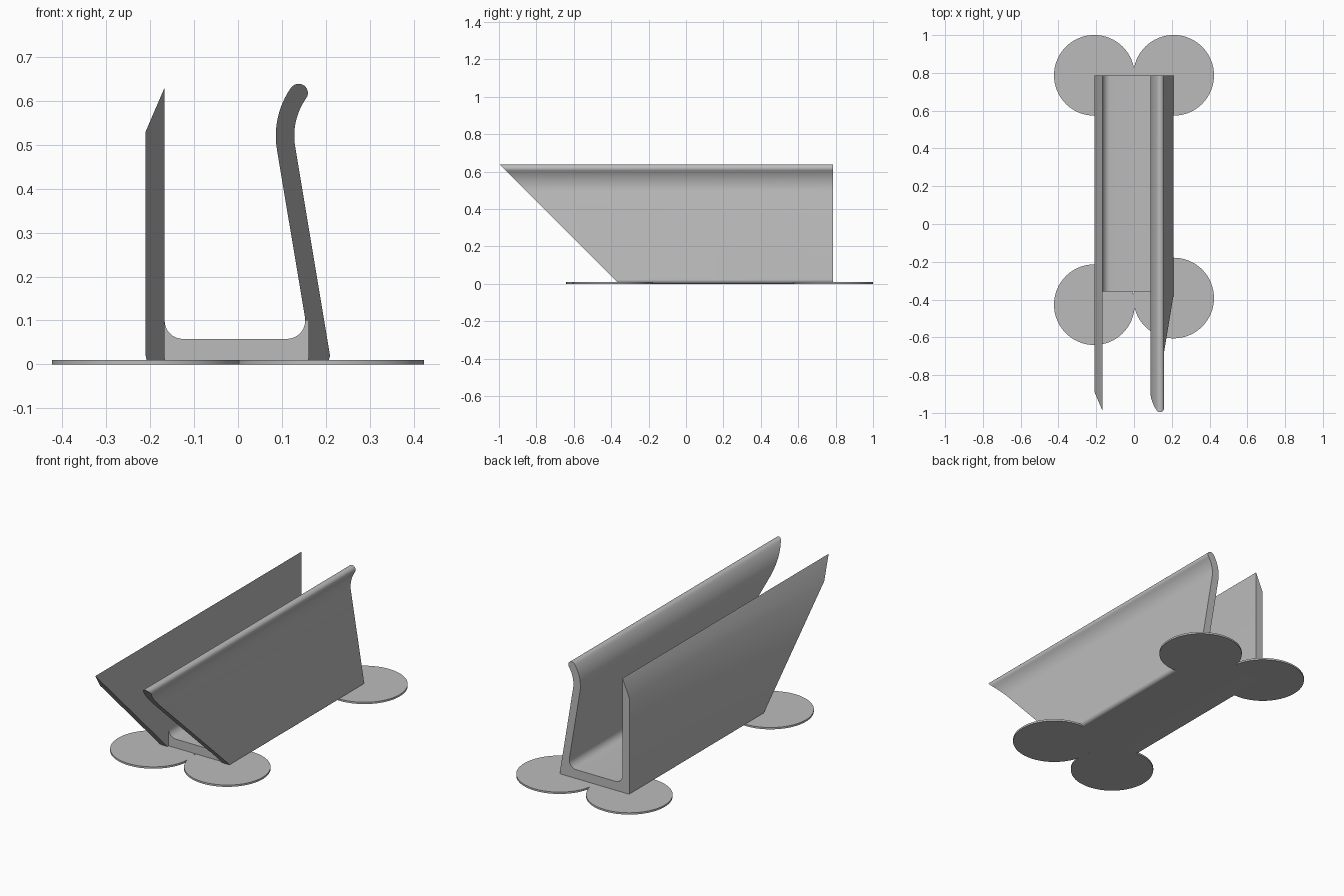
import bpy, bmesh, math

if "Cube" in bpy.data.objects:
    bpy.data.objects.remove(bpy.data.objects["Cube"])

grey = bpy.data.materials.new("light grey")
grey.diffuse_color = (0.5, 0.5, 0.5, 1)
grey.use_nodes = True
grey.node_tree.nodes["Principled BSDF"].inputs["Base Color"].default_value = grey.diffuse_color
BACK, FRONT = 0.785, -0.358


def make_object(name, bm):
    bmesh.ops.recalc_face_normals(bm, faces=bm.faces[:])
    mesh = bpy.data.meshes.new(name)
    bm.to_mesh(mesh)
    bm.free()
    mesh.materials.append(grey)
    obj = bpy.data.objects.new(name, mesh)
    bpy.context.collection.objects.link(obj)
    return obj


def smooth(obj, angle=30):
    bpy.ops.object.select_all(action='DESELECT')
    obj.select_set(True)
    bpy.context.view_layer.objects.active = obj
    bpy.ops.object.shade_smooth_by_angle(angle=math.radians(angle))


def arc(cx, cz, r, a0, a1, n):
    return [(cx + r * math.cos(math.radians(a0 + (a1 - a0) * i / n)),
             cz + r * math.sin(math.radians(a0 + (a1 - a0) * i / n)))
            for i in range(n + 1)]


# Channel cross-section: straight wall, floor with fillets, leaning lipped wall
profile = [(-0.167, 0.63), (-0.21, 0.53)]
profile += arc(-0.19, 0.02, 0.02, 180, 270, 6)             # outer left corner
profile += arc(0.189, 0.02, 0.02, -90, 9.5, 6)             # outer right corner
profile += arc(0.277, 0.52, 0.149, 189.5, 145, 12)         # outside of lip
profile += arc(0.138, 0.6175, 0.021, -35, 145, 12)[1:-1]   # rounded lip end
profile += arc(0.277, 0.52, 0.191, 145, 189.5, 12)         # inside of lip
profile += arc(0.111, 0.1, 0.042, 9.5, -90, 8)             # right fillet
profile += arc(-0.125, 0.1, 0.042, 270, 180, 8)            # left fillet

# Extrude the section, with the front end raked forward at 45 degrees
bm = bmesh.new()
rear = [bm.verts.new((x, BACK, z)) for x, z in profile]
nose = [bm.verts.new((x, FRONT - z, z)) for x, z in profile]
bm.faces.new(rear)
bm.faces.new(nose[::-1])
for i in range(len(profile)):
    j = (i + 1) % len(profile)
    bm.faces.new((rear[i], nose[i], nose[j], rear[j]))
channel = make_object("channel", bm)

# Square off the front of the floor between the walls
bm = bmesh.new()
bmesh.ops.create_cube(bm, size=1)
lo, hi = (-0.167, -1.5, -0.1), (0.16, FRONT, 0.1)
for v in bm.verts:
    v.co = [hi[k] if v.co[k] > 0 else lo[k] for k in range(3)]
cutter = make_object("floor_cutter", bm)
cut = channel.modifiers.new("square floor end", 'BOOLEAN')
cut.operation, cut.solver, cut.object = 'DIFFERENCE', 'EXACT', cutter
bpy.context.view_layer.objects.active = channel
bpy.ops.object.modifier_apply(modifier=cut.name)
bpy.data.objects.remove(cutter)
smooth(channel)

# Thin round feet under the corners
feet = {"rear_left_foot": (-0.21, 0.787), "rear_right_foot": (0.21, 0.787),
        "front_left_foot": (-0.21, -0.427), "front_right_foot": (0.21, -0.392)}
for name, (x, y) in feet.items():
    bm = bmesh.new()
    bmesh.ops.create_cone(bm, cap_ends=True, segments=64, radius1=0.2135,
                          radius2=0.2135, depth=0.01)
    bmesh.ops.translate(bm, verts=bm.verts[:], vec=(x, y, 0.005))
    smooth(make_object(name, bm))
